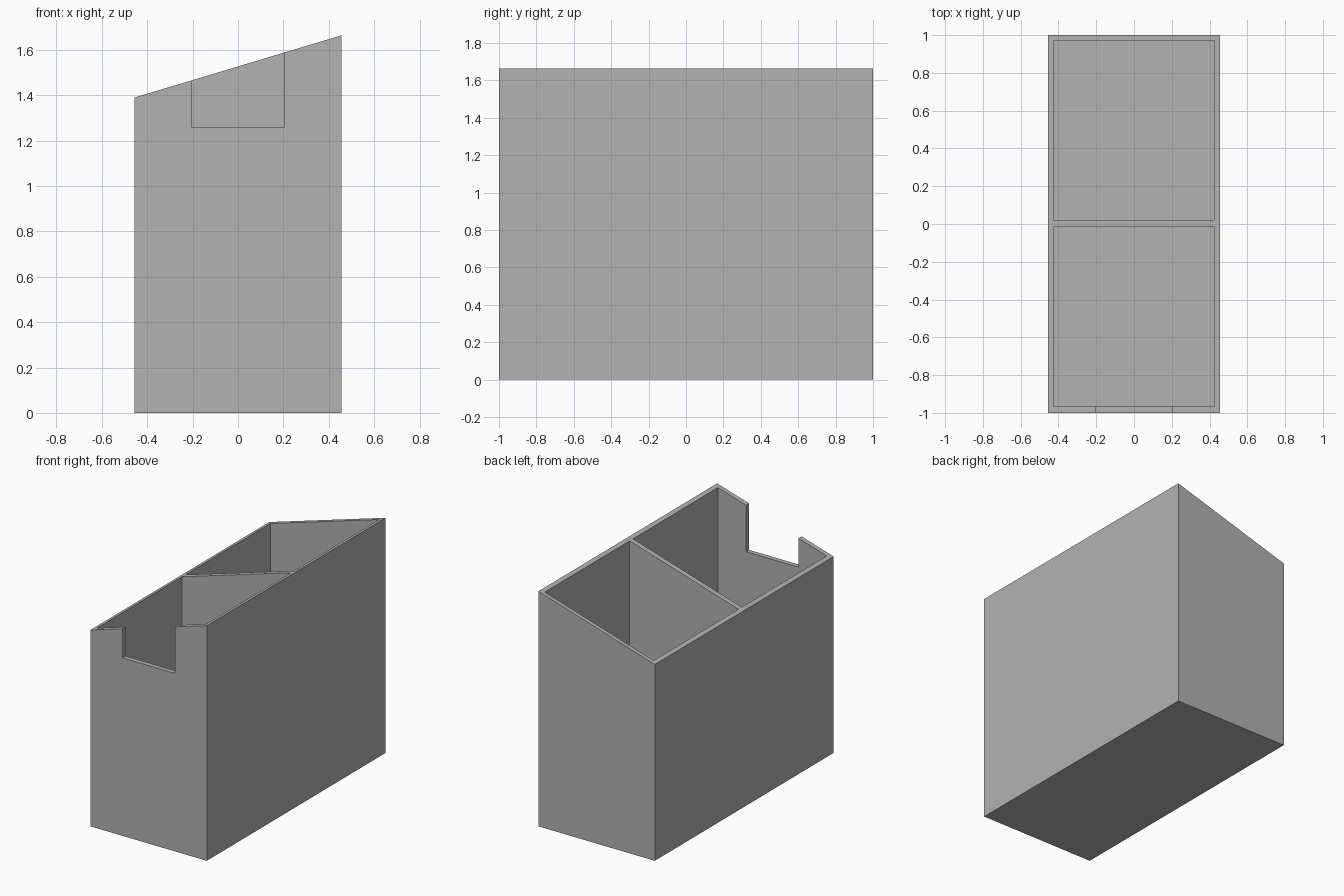
import bpy
import bmesh

if "Cube" in bpy.data.objects:
    bpy.data.objects.remove(bpy.data.objects["Cube"], do_unlink=True)

HALF_W, HALF_D = 0.456, 1.0
LOW, HIGH = 1.39, 1.664
WALL, FLOOR = 0.03, 0.03

grey = bpy.data.materials.new("plain grey")
grey.use_nodes = True
colour = (0.445, 0.445, 0.445, 1)
grey.diffuse_color = colour
grey.node_tree.nodes["Principled BSDF"].inputs["Base Color"].default_value = colour


def prism(name, profile, y0, y1):
    """Extrude an x-z outline from y0 to y1."""
    bm = bmesh.new()
    face = bm.faces.new([bm.verts.new((x, y0, z)) for x, z in profile])
    side = bmesh.ops.extrude_face_region(bm, geom=[face])["geom"]
    moved = [v for v in side if isinstance(v, bmesh.types.BMVert)]
    bmesh.ops.translate(bm, verts=moved, vec=(0, y1 - y0, 0))
    bmesh.ops.recalc_face_normals(bm, faces=bm.faces)
    mesh = bpy.data.meshes.new(name)
    bm.to_mesh(mesh)
    bm.free()
    mesh.materials.append(grey)
    obj = bpy.data.objects.new(name, mesh)
    bpy.context.collection.objects.link(obj)
    return obj


def block(name, half_x, z0, y0, y1):
    """Cutter that is open past the top of the box."""
    return prism(name, [(-half_x, z0), (half_x, z0), (half_x, 2), (-half_x, 2)], y0, y1)


# Outer body with a top that slopes down to the right
body = prism("divided_box",
             [(-HALF_W, 0), (HALF_W, 0), (HALF_W, HIGH), (-HALF_W, LOW)],
             -HALF_D, HALF_D)

# Two compartments and the notch in the front wall
inner = HALF_W - WALL
cutters = [
    block("front_compartment_cutter", inner, FLOOR, -0.966, -0.016),
    block("back_compartment_cutter", inner, FLOOR, 0.021, 0.971),
    block("front_notch_cutter", 0.205, 1.26, -1.1, -0.5),
]
for cutter in cutters:
    cutter.hide_render = True
    mod = body.modifiers.new(cutter.name, "BOOLEAN")
    mod.operation = "DIFFERENCE"
    mod.solver = "EXACT"
    mod.object = cutter

# Bake the cuts, then drop the cutters
bpy.context.view_layer.update()
result = body.evaluated_get(bpy.context.evaluated_depsgraph_get())
finished = bpy.data.meshes.new_from_object(result)
body.modifiers.clear()
body.data = finished
for cutter in cutters:
    bpy.data.objects.remove(cutter, do_unlink=True)
